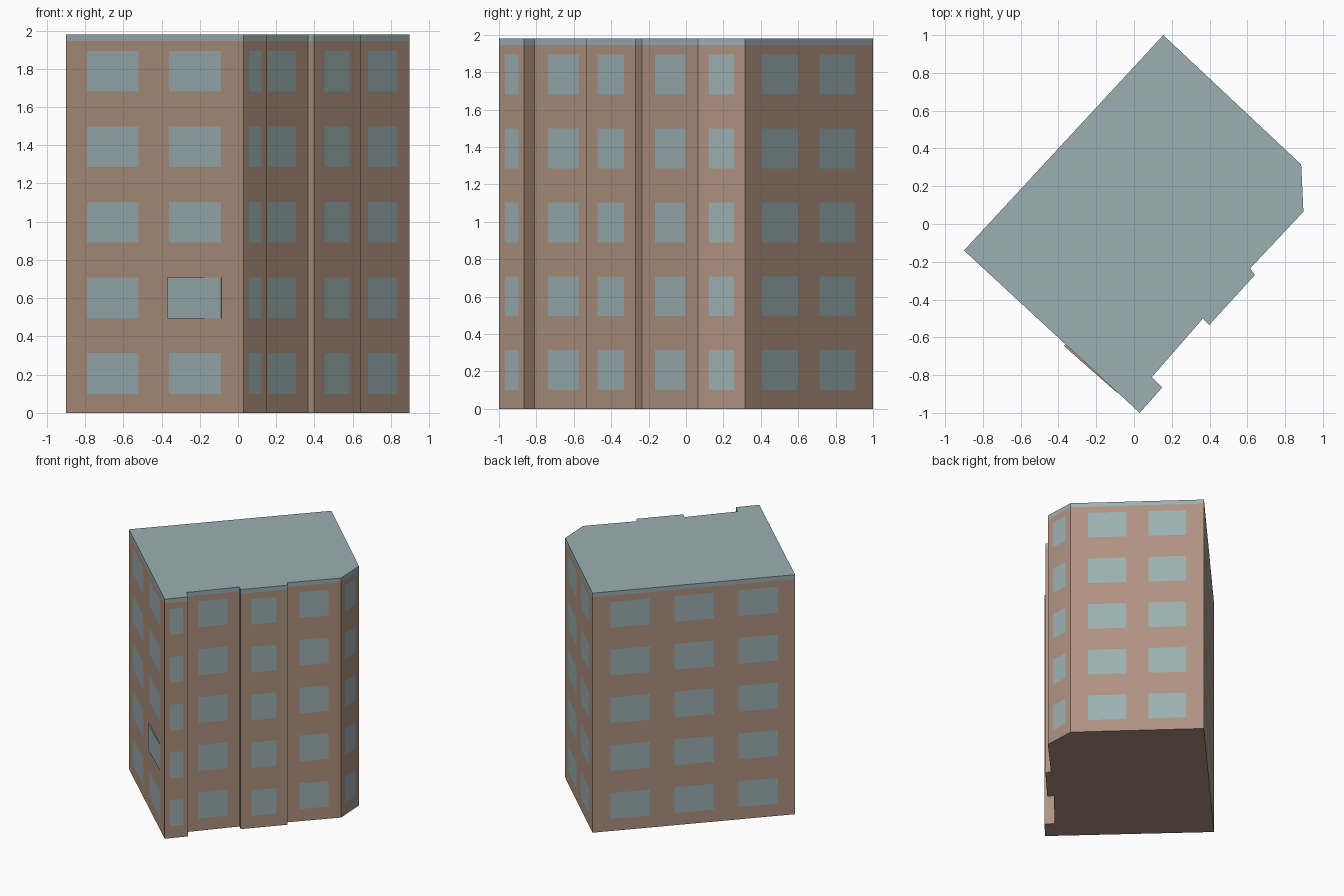
import bpy
import bmesh
from mathutils import Vector

cube = bpy.data.objects.get("Cube")
if cube:
    bpy.data.objects.remove(cube, do_unlink=True)


def material(name, rgb):
    mat = bpy.data.materials.new(name)
    mat.use_nodes = True
    mat.diffuse_color = (*rgb, 1)
    mat.node_tree.nodes["Principled BSDF"].inputs["Base Color"].default_value = (*rgb, 1)
    return mat


brick = material("tan wall", (0.43, 0.29, 0.215))
glass = material("blue grey", (0.33, 0.43, 0.445))

HEIGHT, EAVES = 1.98, 1.945
FLOORS, PITCH, SILL, WINDOW_H = 5, 0.395, 0.1, 0.213

# Each wall: its starting corner and the window edges as fractions of its length
ONE = (0.23, 0.77)
WALLS = [
    ((-0.90, -0.14), (0.118, 0.409, 0.581, 0.871)),
    ((0.03, -1.0), ONE),
    ((0.15, -0.865), ()),
    ((0.095, -0.81), ONE),
    ((0.365, -0.50), ()),
    ((0.398, -0.535), ONE),
    ((0.64, -0.27), ()),
    ((0.615, -0.235), ONE),
    ((0.897, 0.065), ONE),
    ((0.885, 0.315), (0.13, 0.416, 0.584, 0.865)),
    ((0.155, 1.0), (0.09, 0.285, 0.404, 0.60, 0.72, 0.915)),
]


def make_object(name, bm):
    bmesh.ops.remove_doubles(bm, verts=bm.verts, dist=0.0001)
    bmesh.ops.recalc_face_normals(bm, faces=bm.faces)
    mesh = bpy.data.meshes.new(name)
    bm.to_mesh(mesh)
    bm.free()
    mesh.materials.append(brick)
    mesh.materials.append(glass)
    obj = bpy.data.objects.new(name, mesh)
    bpy.context.collection.objects.link(obj)
    return obj


# Height lines: floor, window sills and heads, eaves, roof
rows = [0]
for floor in range(FLOORS):
    sill = SILL + floor * PITCH
    rows += [sill, sill + WINDOW_H]
rows += [EAVES, HEIGHT]

# Walls with flush windows and a coloured eaves band
bm = bmesh.new()
outline = []
for i, (corner, edges) in enumerate(WALLS):
    start, end = Vector(corner), Vector(WALLS[(i + 1) % len(WALLS)][0])
    columns = [start.lerp(end, t) for t in (0, *edges, 1)]
    outline += columns[:-1]
    for c, (a, b) in enumerate(zip(columns, columns[1:])):
        for r, (low, high) in enumerate(zip(rows, rows[1:])):
            quad = [(*a, low), (*b, low), (*b, high), (*a, high)]
            face = bm.faces.new([bm.verts.new(p) for p in quad])
            window = c % 2 == 1 and r % 2 == 1
            face.material_index = int(window or low == EAVES)

# Flat roof and underside
for z, index in ((HEIGHT, 1), (0, 0)):
    cap = bm.faces.new([bm.verts.new((*p, z)) for p in outline])
    cap.material_index = index
make_object("apartment_block", bm)

# One window left ajar on the first floor of the front wall
start, end = Vector(WALLS[0][0]), Vector(WALLS[1][0])
along = (end - start).normalized()
outward = Vector((along.y, -along.x))
left, right = start.lerp(end, 0.578), start.lerp(end, 0.874)
base = [left, right, right + outward * 0.003, left + outward * 0.012]
bm = bmesh.new()
sill = SILL + PITCH
bottom = bm.faces.new([bm.verts.new((*p, sill)) for p in base])
grown = bmesh.ops.extrude_face_region(bm, geom=[bottom])["geom"]
lifted = [v for v in grown if isinstance(v, bmesh.types.BMVert)]
bmesh.ops.translate(bm, verts=lifted, vec=(0, 0, WINDOW_H))
bm.normal_update()
for face in bm.faces:
    face.material_index = int(abs(face.normal.z) < 0.5 and face.calc_area() > 0.05)
make_object("ajar_window", bm)
